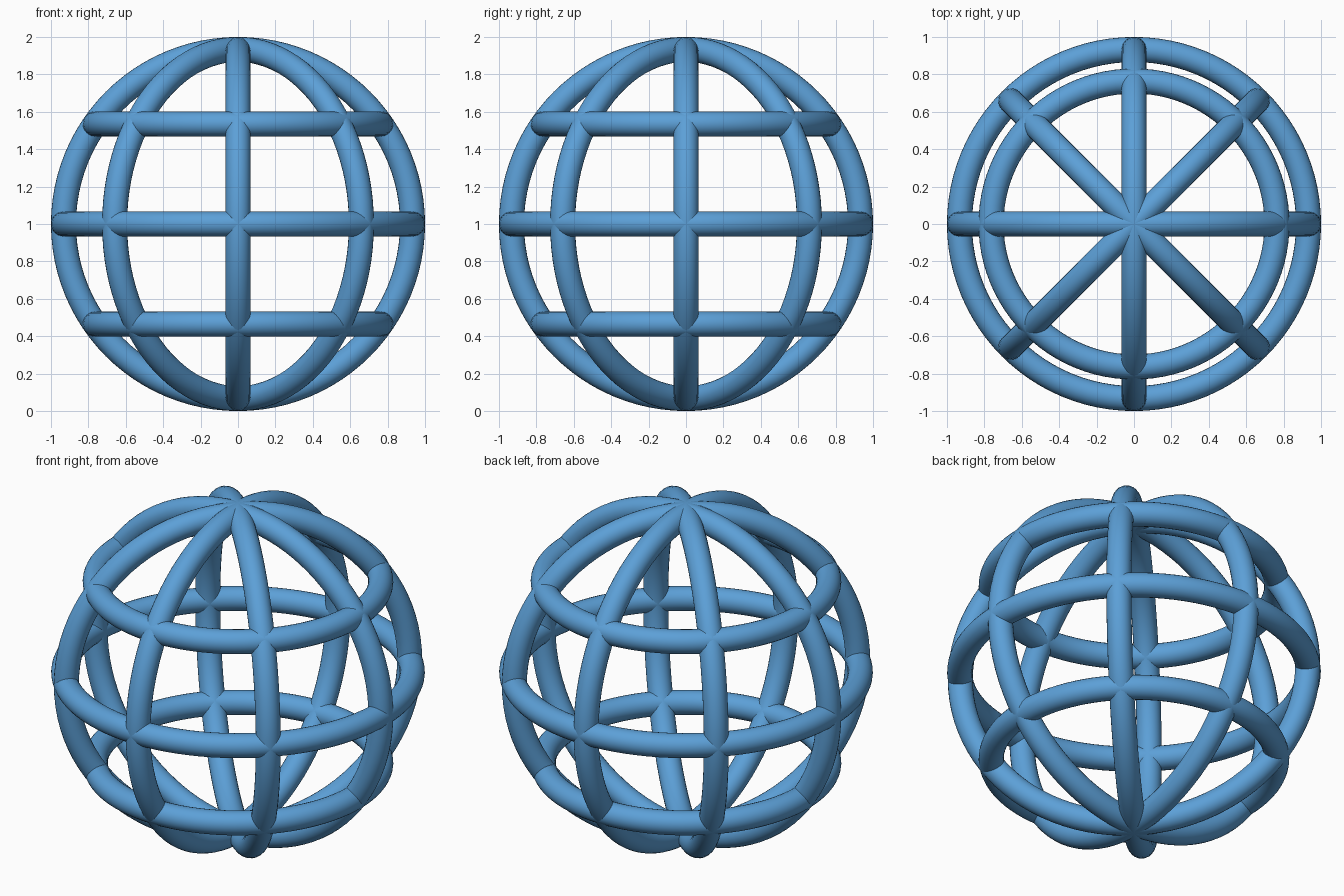
import bpy
from math import radians, sin, cos

cube = bpy.data.objects.get("Cube")
if cube:
    bpy.data.objects.remove(cube, do_unlink=True)

TUBE = 0.067            # bar thickness (radius)
SPHERE = 1.0 - TUBE     # radius of the cage at the bar centres

blue = bpy.data.materials.new("sky_blue")
blue.use_nodes = True
colour = (0.107, 0.35, 0.68, 1.0)
blue.diffuse_color = colour
blue.node_tree.nodes["Principled BSDF"].inputs["Base Color"].default_value = colour


def ring(name, radius, height, rotation=(0, 0, 0)):
    bpy.ops.mesh.primitive_torus_add(
        major_radius=radius, minor_radius=TUBE,
        major_segments=96, minor_segments=24,
        location=(0, 0, height), rotation=rotation)
    obj = bpy.context.object
    obj.name = name
    obj.data.materials.append(blue)
    bpy.ops.object.shade_smooth_by_angle()


# Upright rings crossing at the poles
for i in range(4):
    ring(f"meridian_ring_{i + 1}", SPHERE, 1, (radians(90), 0, radians(45 * i)))

# Level rings: lower, equator, upper
for name, latitude in (("lower_ring", -35), ("equator_ring", 0), ("upper_ring", 35)):
    a = radians(latitude)
    ring(name, SPHERE * cos(a), 1 + SPHERE * sin(a))
